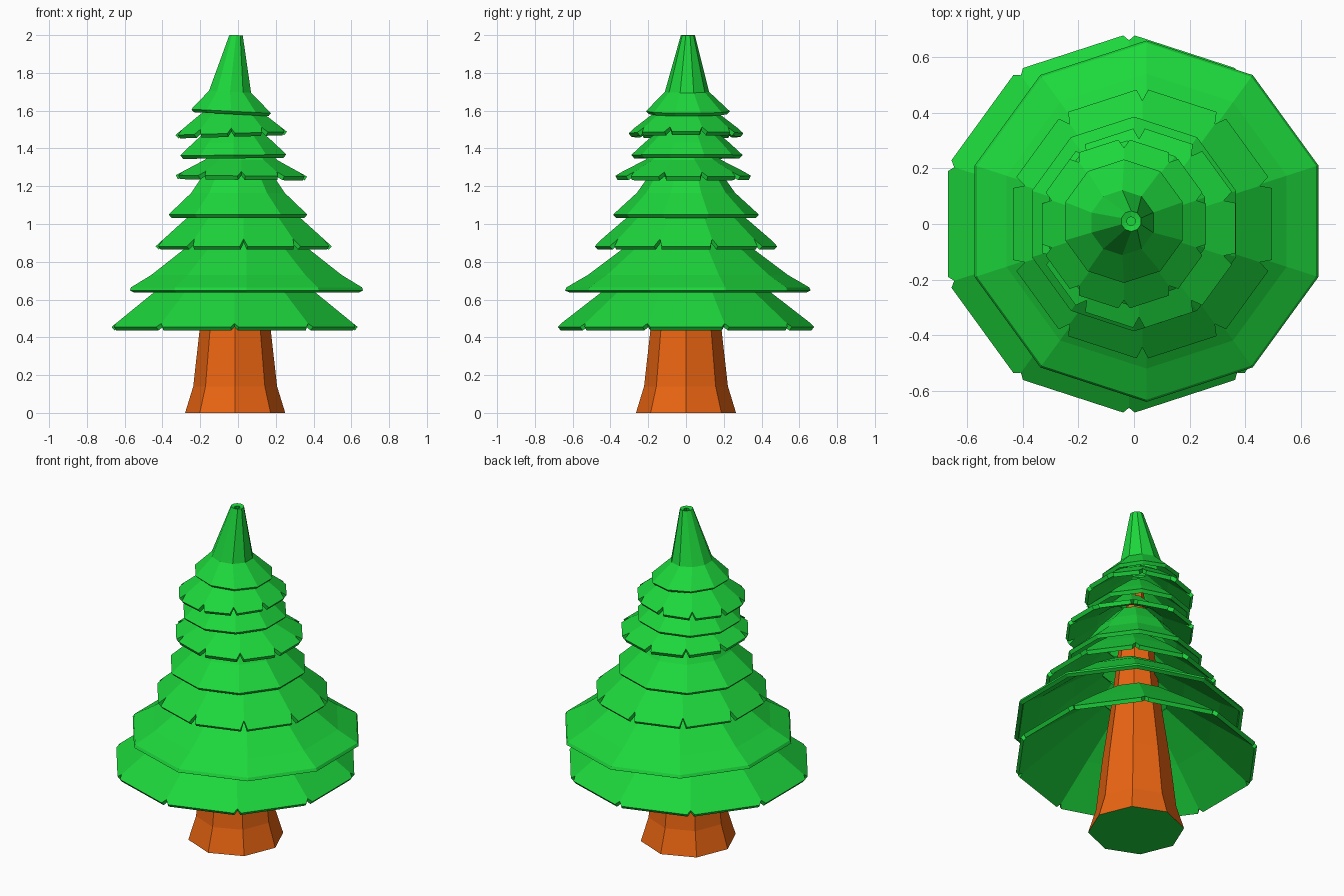
import bpy
from math import cos, sin, pi

if "Cube" in bpy.data.objects:
    bpy.data.objects.remove(bpy.data.objects["Cube"])


def material(name, color):
    m = bpy.data.materials.new(name)
    m.diffuse_color = (*color, 1)
    m.use_nodes = True
    m.node_tree.nodes["Principled BSDF"].inputs["Base Color"].default_value = m.diffuse_color
    return m


GREEN = material("needles_green", (0.012, 0.68, 0.045))
BROWN = material("bark_orange", (0.83, 0.13, 0.006))


def make_object(name, verts, faces, mats):
    me = bpy.data.meshes.new(name)
    me.from_pydata(verts, [], faces)
    for m in mats:
        me.materials.append(m)
    me.update()
    ob = bpy.data.objects.new(name, me)
    bpy.context.collection.objects.link(ob)
    return ob


def ring(r, z, cx, cy, n, tilt=0.0):
    pts = []
    for i in range(n):
        a = pi / 2 + 2 * pi * i / n
        x, y = r * cos(a), r * sin(a)
        pts.append((cx + x, cy + y, z + tilt * x))
    return pts


def lerp(a, b, t):
    return tuple(p + (q - p) * t for p, q in zip(a, b))


def tier(name, rings, notch=0.0, tilt=0.0, thick=0.024):
    """Open skirt of branches: rings of (radius, z, cx, cy), V notches at the rim corners."""
    n = 10
    loops = [ring(*r, n, tilt) for r in rings]
    verts = [p for lp in loops for p in lp]
    faces = []
    first = 0
    if notch:
        first = 1
        low, up = loops[0], loops[1]
        base = len(verts)
        side = (low[0][0] - low[1][0]) ** 2 + (low[0][1] - low[1][1]) ** 2
        t = min(0.12, 0.022 / side ** 0.5)
        slope = sum((a - b) ** 2 for a, b in zip(low[0], up[0])) ** 0.5
        for k in range(n):
            verts += [lerp(low[k], low[k - 1], t),
                      lerp(low[k], up[k], notch / slope),
                      lerp(low[k], low[(k + 1) % n], t)]
        for k in range(n):
            j = (k + 1) % n
            a, b = base + 3 * k, base + 3 * j
            faces.append((a + 1, a + 2, b, b + 1, n + j, n + k))
    for i in range(first, len(loops) - 1):
        for k in range(n):
            j = (k + 1) % n
            faces.append((i * n + k, i * n + j, (i + 1) * n + j, (i + 1) * n + k))
    if notch:
        # drop the uncut rim corners
        verts = verts[n:]
        faces = [tuple(v - n for v in f) for f in faces]
    ob = make_object(name, verts, faces, [GREEN])
    s = ob.modifiers.new("thickness", 'SOLIDIFY')
    s.thickness = thick
    s.offset = -1
    return ob


# Trunk: flared, tapering octagon with green end caps
profile = [(0.265, 0), (0.222, 0.14), (0.187, 0.45), (0.14, 0.78),
           (0.10, 1.13), (0.03, 1.58)]
tv = [p for r, z in profile for p in ring(r, z, -0.015, 0, 8)]
tf = [(i * 8 + k, i * 8 + (k + 1) % 8, (i + 1) * 8 + (k + 1) % 8, (i + 1) * 8 + k)
      for i in range(len(profile) - 1) for k in range(8)]
tf += [tuple(range(len(tv) - 8, len(tv))), tuple(range(7, -1, -1))]
trunk = make_object("trunk", tv, tf, [BROWN, GREEN])
for p in (len(tf) - 1, len(tf) - 2):
    trunk.data.polygons[p].material_index = 1


def skirt(name, cx, cy, prof, notch=0.0, tilt=0.0):
    tier(name, [(r, z, cx, cy) for r, z in prof], notch, tilt)


# Branch tiers, bottom to top
skirt("branch_tier_1", -0.018, 0, [(0.685, 0.455), (0.44, 0.645), (0.19, 0.83)], 0.03)
skirt("branch_tier_2", 0.045, 0.01,
      [(0.65, 0.648), (0.642, 0.665), (0.53, 0.73), (0.33, 0.88), (0.16, 0.99)])
skirt("branch_tier_3", 0.03, 0, [(0.49, 0.882), (0.33, 1.02), (0.15, 1.16)], 0.06)
skirt("branch_tier_4", 0, 0,
      [(0.386, 1.05), (0.26, 1.165), (0.20, 1.25), (0.10, 1.36)])
skirt("branch_tier_5", 0.018, -0.015,
      [(0.365, 1.255), (0.20, 1.34), (0.08, 1.45)], 0.05, -0.01)
skirt("branch_tier_6", -0.025, 0.005,
      [(0.295, 1.365), (0.225, 1.43), (0.07, 1.56)], 0.0, 0.01)
skirt("branch_tier_7", -0.036, 0,
      [(0.31, 1.48), (0.18, 1.58), (0.06, 1.66)], 0.045, 0.03)

# Pointed top with a small open tip
tier("tree_top", [(0.222, 1.597, -0.036, 0.01), (0.117, 1.70, -0.042, 0.005),
                  (0.037, 2.0, -0.01, 0.01)], 0.0, -0.05, 0.022)
